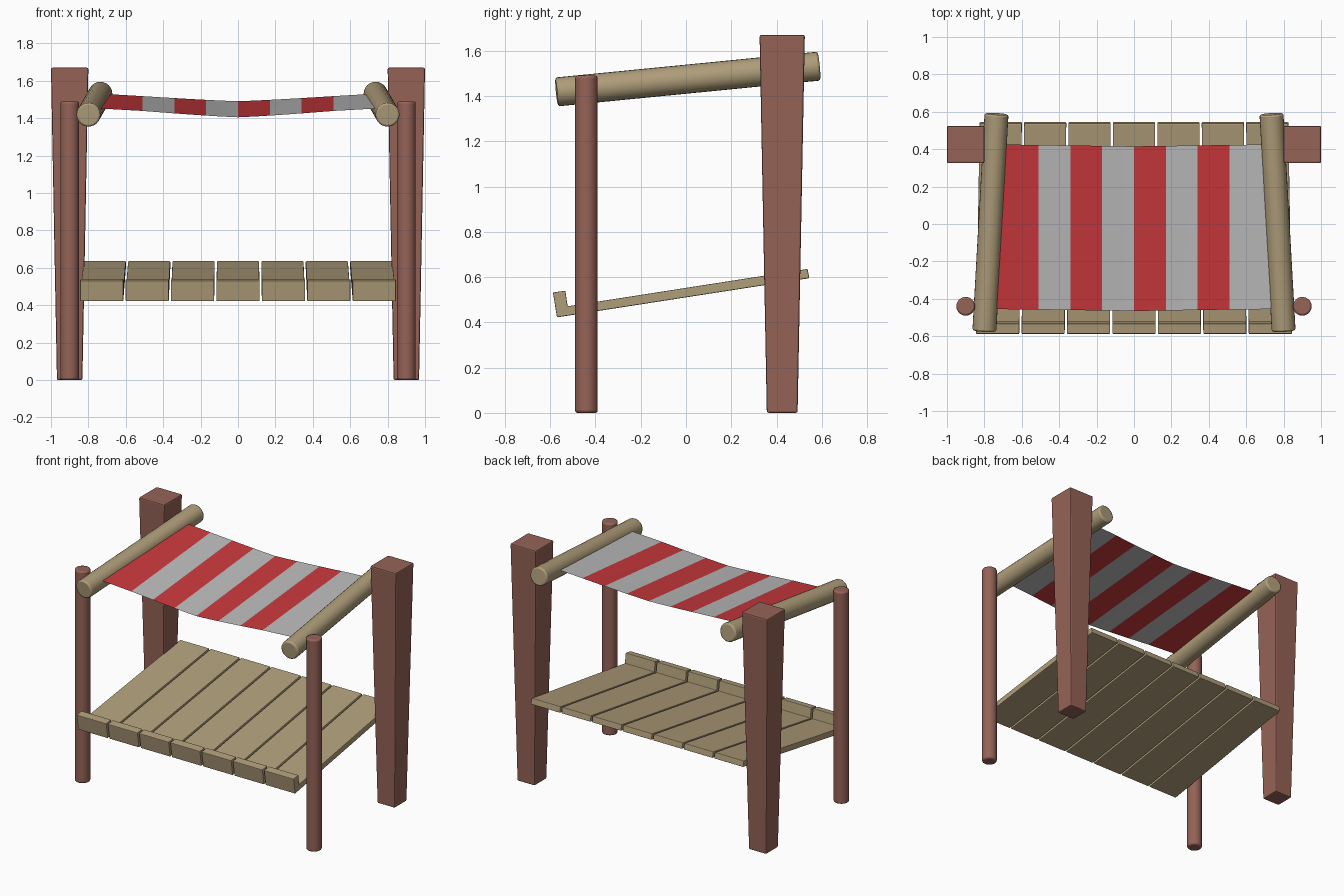
import bpy, bmesh
from mathutils import Vector

if "Cube" in bpy.data.objects:
    bpy.data.objects.remove(bpy.data.objects["Cube"])


def material(name, rgb):
    m = bpy.data.materials.new(name)
    m.diffuse_color = (*rgb, 1)
    m.use_nodes = True
    m.node_tree.nodes["Principled BSDF"].inputs["Base Color"].default_value = m.diffuse_color
    return m


BROWN = material("brown_wood", (0.30, 0.125, 0.095))
TAN = material("tan_wood", (0.43, 0.34, 0.195))
RED = material("red_cloth", (0.58, 0.04, 0.045))
GREY = material("grey_cloth", (0.5, 0.5, 0.5))


def make(name, bm, mats, bevel=0, smooth=False):
    bmesh.ops.recalc_face_normals(bm, faces=bm.faces)
    mesh = bpy.data.meshes.new(name)
    bm.to_mesh(mesh)
    bm.free()
    ob = bpy.data.objects.new(name, mesh)
    bpy.context.collection.objects.link(ob)
    for m in mats:
        mesh.materials.append(m)
    if bevel:
        mod = ob.modifiers.new("Bevel", 'BEVEL')
        mod.width, mod.segments = bevel, 2
        mod.limit_method, mod.angle_limit = 'ANGLE', 0.7
    if smooth:
        bpy.ops.object.select_all(action='DESELECT')
        ob.select_set(True)
        bpy.context.view_layer.objects.active = ob
        bpy.ops.object.shade_smooth_by_angle(angle=0.6)
    return ob


def rod(name, a, b, radius, mat):
    a, b = Vector(a), Vector(b)
    bm = bmesh.new()
    bmesh.ops.create_cone(bm, cap_ends=True, segments=24, radius1=radius,
                          radius2=radius, depth=(b - a).length)
    rot = (b - a).to_track_quat('Z', 'Y').to_matrix()
    bmesh.ops.rotate(bm, matrix=rot, verts=bm.verts)
    bmesh.ops.translate(bm, vec=(a + b) / 2, verts=bm.verts)
    return make(name, bm, [mat], 0.01, True)


# Posts and slanted rails, one set per side
for s, side in ((-1, "left"), (1, "right")):
    bm = bmesh.new()
    bmesh.ops.create_cube(bm, size=2)
    for v in bm.verts:
        half, z = (0.1, 1.67) if v.co.z > 0 else (0.068, 0)
        v.co = (s * 0.9 + v.co.x * half, 0.425 + v.co.y * half, z)
    make("back_post_" + side, bm, [BROWN], 0.008)
    rod("front_post_" + side, (s * 0.9, -0.44, 0), (s * 0.9, -0.44, 1.49), 0.05, BROWN)
    rod("rail_" + side, (s * 0.8, -0.572, 1.418), (s * 0.735, 0.588, 1.532), 0.064, TAN)

# Deck planks with a raised front lip, narrowing slightly to the back
profile = [(-0.57, 0.422), (0.545, 0.595), (0.537, 0.636), (-0.523, 0.471),
           (-0.533, 0.54), (-0.588, 0.532)]
pitch, gap = 0.2425, 0.012
for i in range(7):
    bm = bmesh.new()
    rings = []
    for e in (-1, 1):
        x = (i - 3) * pitch + e * (pitch - gap) / 2
        rings.append([bm.verts.new((x * (1 - 0.02 * (y + 0.5)), y, z)) for y, z in profile])
    bm.faces.new(rings[0])
    bm.faces.new(rings[1])
    n = len(profile)
    for k in range(n):
        j = (k + 1) % n
        bm.faces.new((rings[0][k], rings[0][j], rings[1][j], rings[1][k]))
    make(f"deck_plank_{i + 1}", bm, [TAN], 0.004)

# Sagging striped canopy hung between the rails
bm = bmesh.new()
cols = []
per, rows = 2, 4
for i in range(8 * per + 1):
    u = i / (4 * per) - 1
    a = abs(u)
    col = []
    for r in range(rows + 1):
        t = r / rows
        wide = a * 0.68 + max(0, a - 0.75) * 4 * (0.075 - 0.055 * t)
        lift = 0.048 * a ** 1.2
        y = -0.465 + 0.88 * t + 0.01 * a
        z = 1.405 + 0.086 * t + lift * (1 - 0.2 * t)
        col.append(bm.verts.new((wide if u > 0 else -wide, y, z)))
    cols.append(col)
for i in range(8 * per):
    for r in range(rows):
        f = bm.faces.new((cols[i][r], cols[i + 1][r], cols[i + 1][r + 1], cols[i][r + 1]))
        f.material_index = (i // per) % 2
make("canopy", bm, [RED, GREY], 0, True)
